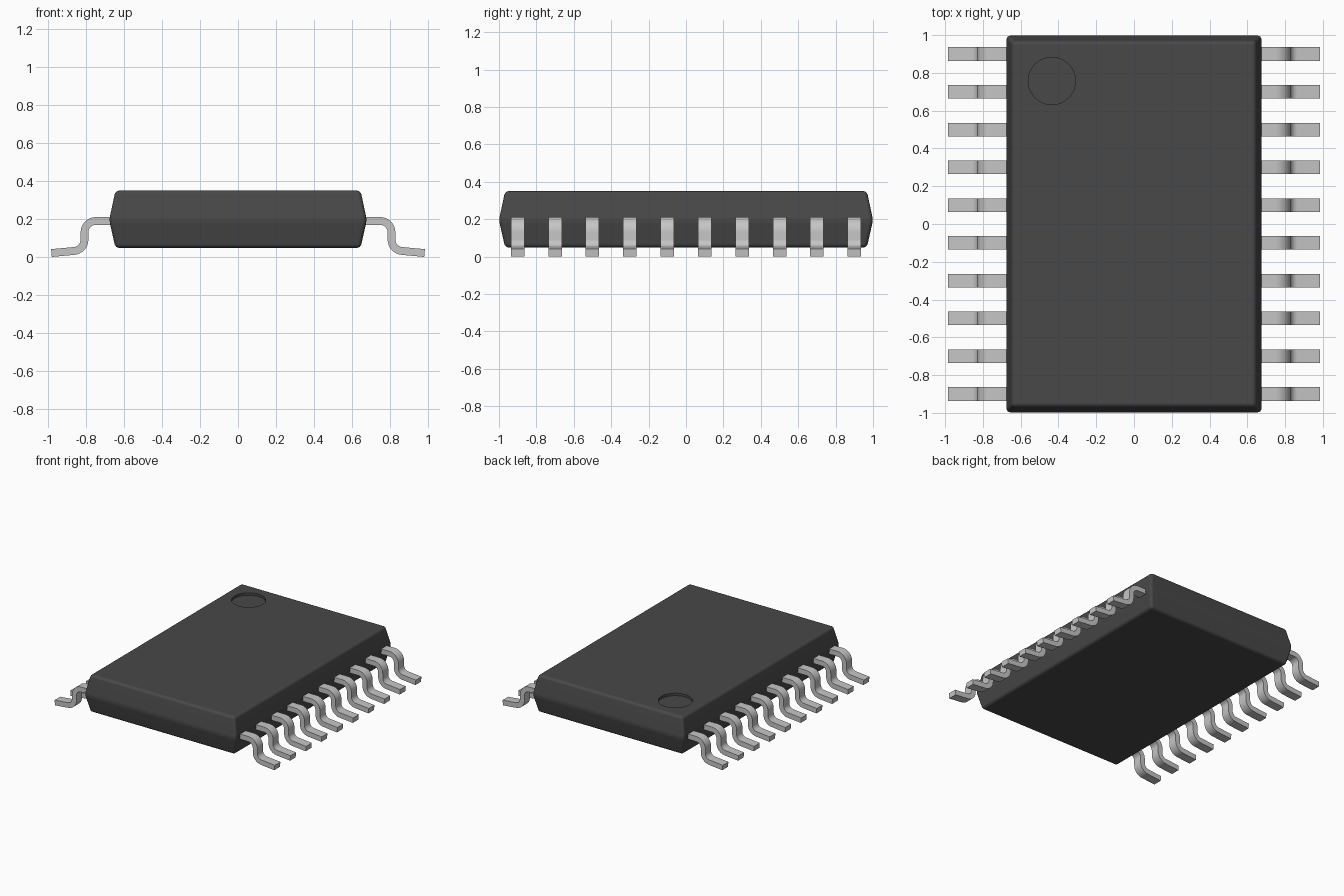
import bpy, bmesh, math
from mathutils import Vector

cube = bpy.data.objects.get("Cube")
if cube:
    bpy.data.objects.remove(cube, do_unlink=True)


def material(name, value, metallic=0.0):
    mat = bpy.data.materials.new(name)
    mat.use_nodes = True
    colour = (value, value, value, 1)
    mat.diffuse_color = colour
    mat.node_tree.nodes["Principled BSDF"].inputs["Base Color"].default_value = colour
    return mat


def make_object(name, bm, mat):
    bmesh.ops.recalc_face_normals(bm, faces=bm.faces)
    mesh = bpy.data.meshes.new(name)
    bm.to_mesh(mesh)
    bm.free()
    obj = bpy.data.objects.new(name, mesh)
    bpy.context.collection.objects.link(obj)
    mesh.materials.append(mat)
    return obj


def smooth(obj, degrees):
    bpy.ops.object.select_all(action='DESELECT')
    obj.select_set(True)
    bpy.context.view_layer.objects.active = obj
    bpy.ops.object.shade_smooth_by_angle(angle=math.radians(degrees))
    mod = obj.modifiers.new("Weighted Normals", 'WEIGHTED_NORMAL')
    mod.keep_sharp = True


plastic = material("dark grey plastic", 0.065)
metal = material("light grey metal", 0.56)

# Package body: three stacked rectangles, widest at the parting line
bm = bmesh.new()
rings = []
for hx, hy, z in [(0.645, 0.967, 0.048), (0.678, 1.0, 0.195), (0.645, 0.967, 0.35)]:
    rings.append([bm.verts.new((sx * hx, sy * hy, z))
                  for sx, sy in ((-1, -1), (1, -1), (1, 1), (-1, 1))])
for low, high in zip(rings, rings[1:]):
    for i in range(4):
        j = (i + 1) % 4
        bm.faces.new((low[i], low[j], high[j], high[i]))
bm.faces.new(rings[0][::-1])
bm.faces.new(rings[-1])
bmesh.ops.bevel(bm, geom=list(bm.edges), offset=0.02, offset_type='OFFSET',
                segments=4, profile=0.5, affect='EDGES', clamp_overlap=True)
body = make_object("body", bm, plastic)

# Round index dimple cut into the top
bm = bmesh.new()
bmesh.ops.create_cone(bm, cap_ends=True, segments=64, radius1=0.125, radius2=0.125, depth=0.1)
bmesh.ops.translate(bm, verts=bm.verts, vec=(-0.435, 0.757, 0.33 + 0.05))
cutter = make_object("dimple_cutter", bm, plastic)
cutter.hide_render = True
cut = body.modifiers.new("Dimple", 'BOOLEAN')
cut.operation = 'DIFFERENCE'
cut.solver = 'EXACT'
cut.object = cutter
bpy.context.view_layer.objects.active = body
bpy.ops.object.modifier_apply(modifier=cut.name)
bpy.data.objects.remove(cutter, do_unlink=True)
smooth(body, 35)


# Lead centre line in the x-z plane: shoulder, two bends, slightly sloping foot
def arc(cx, cz, radius, start, end, steps=8):
    return [Vector((cx + radius * math.cos(math.radians(start + (end - start) * i / steps)),
                    cz + radius * math.sin(math.radians(start + (end - start) * i / steps))))
            for i in range(steps + 1)]


path = ([Vector((0.62, 0.19))]
        + arc(0.748, 0.13, 0.06, 90, 0)
        + arc(0.868, 0.092, 0.06, 180, 265)
        + [Vector((0.982, 0.021))])
THICK, WIDTH, PITCH, COUNT = 0.041, 0.072, 0.2, 10

# Offset the centre line to both sides for the outline of a lead
upper, lower = [], []
for i, p in enumerate(path):
    along = (path[min(i + 1, len(path) - 1)] - path[max(i - 1, 0)]).normalized()
    normal = Vector((-along.y, along.x))
    upper.append(p + normal * THICK / 2)
    lower.append(p - normal * THICK / 2)


def make_lead(name, side, y):
    bm = bmesh.new()
    sections = []
    for a, b in zip(upper, lower):
        sections.append([bm.verts.new((side * q.x, y + w, max(q.y, 0)))
                         for q, w in ((a, -WIDTH / 2), (a, WIDTH / 2),
                                      (b, WIDTH / 2), (b, -WIDTH / 2))])
    for s, t in zip(sections, sections[1:]):
        for i in range(4):
            j = (i + 1) % 4
            bm.faces.new((s[i], s[j], t[j], t[i]))
    bm.faces.new(sections[0])
    bm.faces.new(sections[-1])
    smooth(make_object(name, bm, metal), 35)


# Ten leads along each long side
for side, label in ((1, "left"), (-1, "right")):
    for n in range(COUNT):
        make_lead(f"{label}_lead_{n + 1}", side, (n - (COUNT - 1) / 2) * PITCH)
